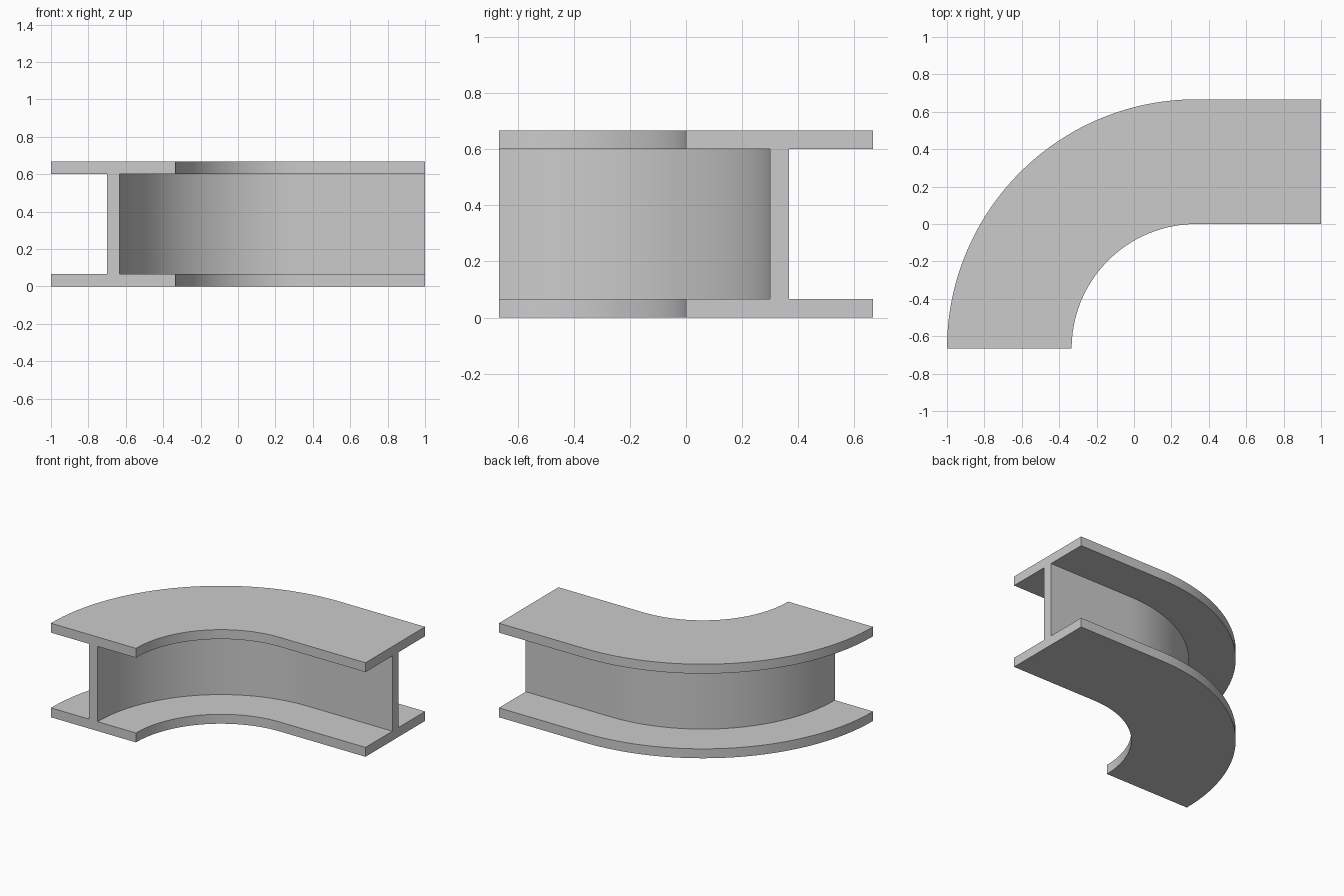
import bpy, bmesh, math

if "Cube" in bpy.data.objects:
    bpy.data.objects.remove(bpy.data.objects["Cube"])

# Overall dimensions
S = 2 / 3             # flange width and beam height
T = S / 10            # plate thickness
CX, CY = 1 / 3, -S    # bend centre
R = 1.0               # centreline bend radius
SEGMENTS = 48

# I-section profile: (offset outward from the centreline, height)
h, w = S / 2, T / 2
half = [(h, 0), (h, T), (w, T), (w, S - T), (h, S - T), (h, S)]
profile = half + [(-u, z) for u, z in reversed(half)]

# Path stations: straight end, then the quarter bend (shift in x, angle)
stations = [(1 - CX, math.pi / 2)]
stations += [(0, math.pi / 2 * (1 + i / SEGMENTS)) for i in range(SEGMENTS + 1)]

# Sweep the section along the path
bm = bmesh.new()
rings = [[bm.verts.new((CX + dx + (R + u) * math.cos(a), CY + (R + u) * math.sin(a), z))
          for u, z in profile] for dx, a in stations]
n = len(profile)
for r0, r1 in zip(rings, rings[1:]):
    for i in range(n):
        j = (i + 1) % n
        bm.faces.new((r0[i], r0[j], r1[j], r1[i]))

# End caps: two flange ends and the web end at each end of the beam
for ring in (rings[0], rings[-1]):
    bm.faces.new(ring)
bmesh.ops.recalc_face_normals(bm, faces=bm.faces[:])

mesh = bpy.data.meshes.new("curved_i_beam")
bm.to_mesh(mesh)
bm.free()
beam = bpy.data.objects.new("curved_i_beam", mesh)
bpy.context.collection.objects.link(beam)

# Smooth bend with crisp section edges
bpy.context.view_layer.objects.active = beam
beam.select_set(True)
bpy.ops.object.shade_smooth_by_angle(angle=math.radians(30))
